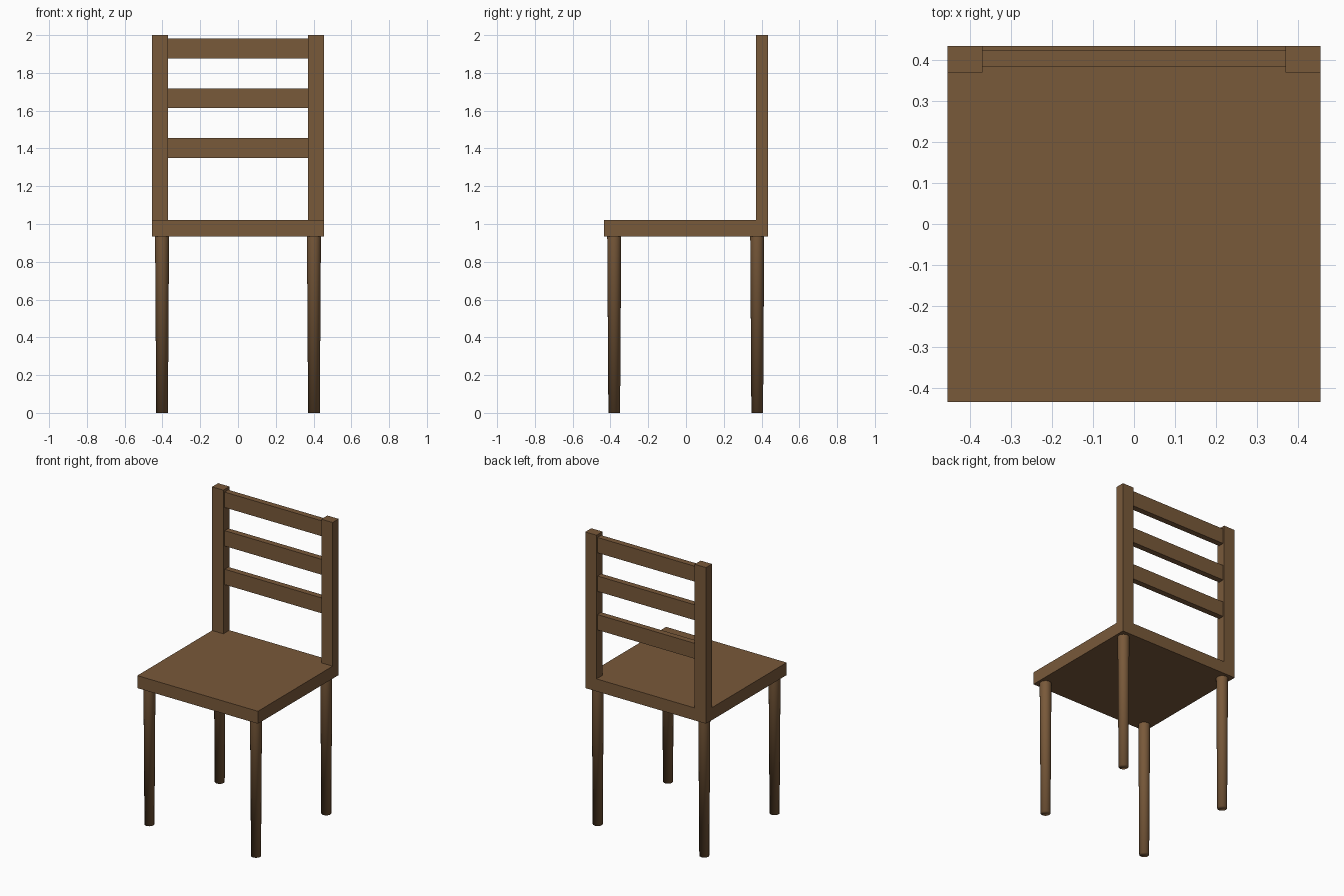
import bpy
import bmesh
import math
from mathutils import Vector

old = bpy.data.objects.get("Cube")
if old:
    bpy.data.objects.remove(old, do_unlink=True)

wood = bpy.data.materials.new("brown wood")
wood.use_nodes = True
colour = (0.19, 0.10, 0.042, 1)
wood.diffuse_color = colour
wood.node_tree.nodes["Principled BSDF"].inputs["Base Color"].default_value = colour

HALF_X, HALF_Y = 0.455, 0.435
POST_X, POST_Y = 0.37, 0.37      # inner sides of the back posts
SEAT_BOTTOM, SEAT_TOP, HEIGHT = 0.935, 1.02, 2.0


def finish(bm, name):
    bmesh.ops.recalc_face_normals(bm, faces=bm.faces[:])
    mesh = bpy.data.meshes.new(name)
    bm.to_mesh(mesh)
    bm.free()
    mesh.materials.append(wood)
    obj = bpy.data.objects.new(name, mesh)
    bpy.context.collection.objects.link(obj)
    return obj


def box_mesh(low, high):
    bm = bmesh.new()
    bmesh.ops.create_cube(bm, size=1)
    low, high = Vector(low), Vector(high)
    bmesh.ops.scale(bm, vec=high - low, verts=bm.verts)
    bmesh.ops.translate(bm, vec=(low + high) / 2, verts=bm.verts)
    return bm


# Seat with the two back posts extruded from its rear corners
bm = box_mesh((-HALF_X, -HALF_Y, SEAT_BOTTOM), (HALF_X, HALF_Y, SEAT_TOP))
for point, normal in (((POST_X, 0, 0), (1, 0, 0)),
                      ((-POST_X, 0, 0), (1, 0, 0)),
                      ((0, POST_Y, 0), (0, 1, 0))):
    bmesh.ops.bisect_plane(bm, geom=bm.verts[:] + bm.edges[:] + bm.faces[:],
                           plane_co=point, plane_no=normal)
bm.normal_update()
corners = []
for face in bm.faces:
    c = face.calc_center_median()
    if face.normal.z > 0.9 and abs(c.x) > POST_X and c.y > POST_Y:
        corners.append(face)
raised = bmesh.ops.extrude_discrete_faces(bm, faces=corners)["faces"]
for face in raised:
    bmesh.ops.translate(bm, vec=(0, 0, HEIGHT - SEAT_TOP), verts=face.verts[:])
bmesh.ops.remove_doubles(bm, verts=bm.verts[:], dist=0.0001)
bmesh.ops.dissolve_limit(bm, angle_limit=math.radians(1),
                         verts=bm.verts[:], edges=bm.edges[:])
finish(bm, "seat_and_back_posts")

# Back slats between the posts
for name, z in (("lower", 1.35), ("middle", 1.613), ("upper", 1.876)):
    slat = box_mesh((-POST_X, 0.385, z), (POST_X, 0.425, z + 0.105))
    finish(slat, name + "_back_slat")

# Tapered round legs, softly shaded and open where they meet the seat
for y, end in ((-0.38, "front"), (0.377, "back")):
    for x, side in ((-0.402, "right"), (0.402, "left")):
        bm = bmesh.new()
        bmesh.ops.create_cone(bm, cap_ends=True, segments=32, radius1=0.031,
                              radius2=0.037, depth=SEAT_BOTTOM)
        bmesh.ops.translate(bm, vec=(x, y, SEAT_BOTTOM / 2), verts=bm.verts)
        top = [f for f in bm.faces
               if f.calc_center_median().z > SEAT_BOTTOM - 0.01]
        bmesh.ops.delete(bm, geom=top, context="FACES_ONLY")
        for face in bm.faces:
            face.smooth = True
        finish(bm, f"{end}_{side}_leg")
